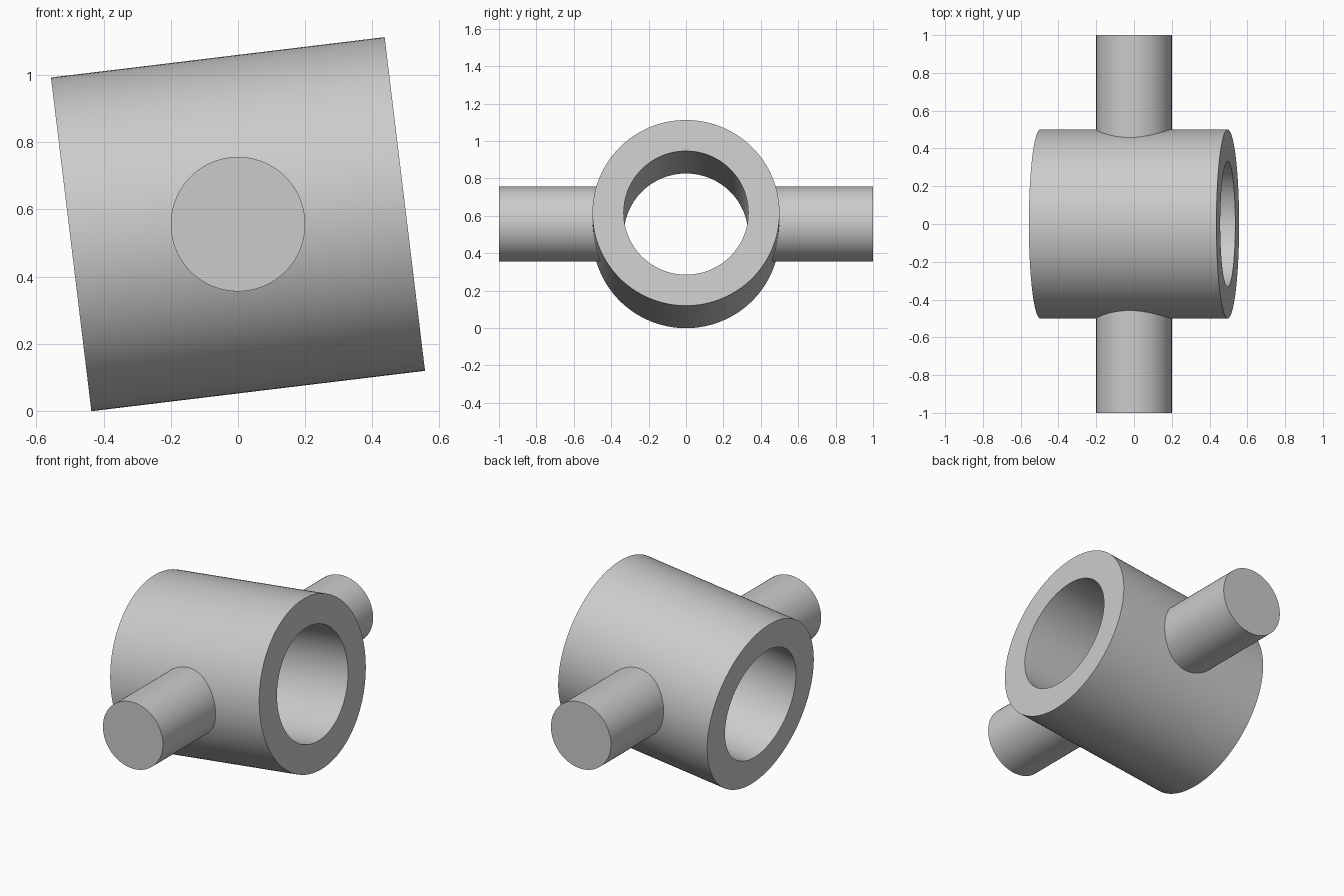
import bpy
import bmesh
import math
from mathutils import Matrix, Vector

cube = bpy.data.objects.get("Cube")
if cube:
    bpy.data.objects.remove(cube, do_unlink=True)

SEGMENTS = 128
TILT = math.radians(6.9)
CENTRE = Vector((0, 0, 0.556))

grey = bpy.data.materials.new("light_grey")
grey.use_nodes = True
colour = (0.6, 0.6, 0.6, 1)
grey.diffuse_color = colour
grey.node_tree.nodes["Principled BSDF"].inputs["Base Color"].default_value = colour


def lathe(name, profile, closed, matrix):
    """Revolve a (radius, z) profile about z, then place it."""
    bm = bmesh.new()
    verts = [bm.verts.new((r, 0, z)) for r, z in profile]
    pairs = list(zip(verts, verts[1:]))
    if closed:
        pairs.append((verts[-1], verts[0]))
    edges = [bm.edges.new(pair) for pair in pairs]
    bmesh.ops.spin(bm, geom=verts + edges, cent=(0, 0, 0), axis=(0, 0, 1),
                   angle=math.tau, steps=SEGMENTS, use_merge=False)
    bmesh.ops.remove_doubles(bm, verts=bm.verts, dist=0.0001)
    bmesh.ops.recalc_face_normals(bm, faces=bm.faces)
    mesh = bpy.data.meshes.new(name)
    bm.to_mesh(mesh)
    bm.free()
    mesh.transform(matrix)
    mesh.materials.append(grey)
    obj = bpy.data.objects.new(name, mesh)
    bpy.context.collection.objects.link(obj)
    bpy.ops.object.select_all(action="DESELECT")
    obj.select_set(True)
    bpy.context.view_layer.objects.active = obj
    bpy.ops.object.shade_smooth_by_angle(angle=math.radians(30))
    return obj


# Thick-walled sleeve, open at both ends and tilted up towards +x
outer, inner, half = 0.5, 0.333, 0.5
lathe("sleeve", [(inner, -half), (outer, -half), (outer, half), (inner, half)], True,
      Matrix.Translation(CENTRE) @ Matrix.Rotation(math.pi / 2 - TILT, 4, "Y"))

# Solid trunnion pins, rooted in the sleeve wall without entering the bore
for name, turn in (("front_pin", 1), ("back_pin", -1)):
    lathe(name, [(0, 0.42), (0.2, 0.42), (0.2, 1), (0, 1)], False,
          Matrix.Translation(CENTRE) @ Matrix.Rotation(turn * math.pi / 2, 4, "X"))
